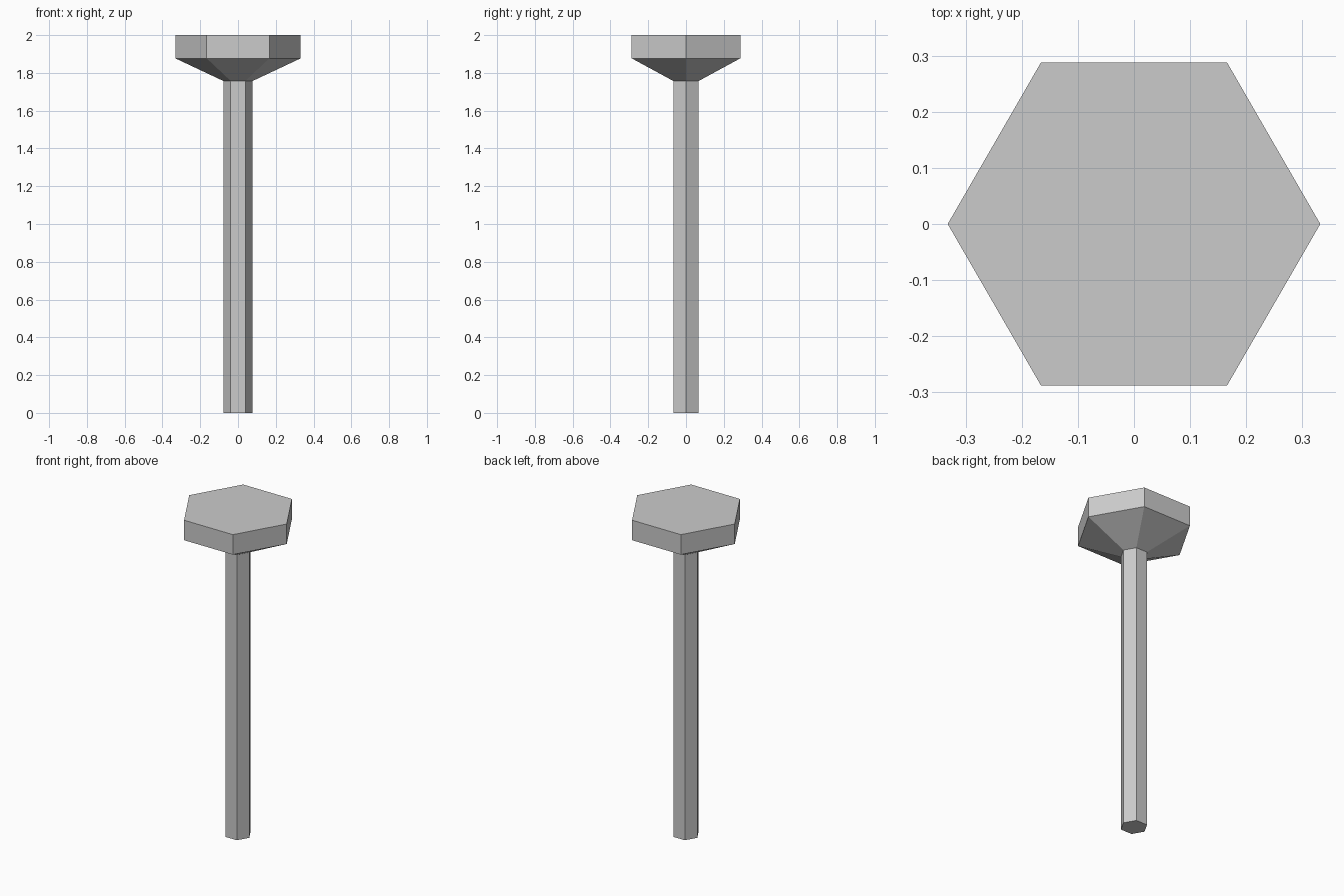
import bpy
import bmesh
from math import cos, sin, tau

SIDES = 6

cube = bpy.data.objects.get("Cube")
if cube:
    bpy.data.objects.remove(cube, do_unlink=True)

grey = bpy.data.materials.new("plain grey")
grey.use_nodes = True
colour = (0.6, 0.6, 0.6, 1)
grey.diffuse_color = colour
grey.node_tree.nodes["Principled BSDF"].inputs["Base Color"].default_value = colour


def hex_part(name, profile):
    """Stack six-sided rings from (radius, height) pairs, capped at both ends."""
    bm = bmesh.new()
    rings = [[bm.verts.new((r * cos(tau * i / SIDES), r * sin(tau * i / SIDES), z))
              for i in range(SIDES)] for r, z in profile]
    for low, high in zip(rings, rings[1:]):
        for i in range(SIDES):
            j = (i + 1) % SIDES
            bm.faces.new((low[i], low[j], high[j], high[i]))
    bm.faces.new(rings[0][::-1])
    bm.faces.new(rings[-1])
    mesh = bpy.data.meshes.new(name)
    bm.to_mesh(mesh)
    bm.free()
    mesh.materials.append(grey)
    obj = bpy.data.objects.new(name, mesh)
    bpy.context.collection.objects.link(obj)
    return obj


SHAFT_RADIUS, HEAD_RADIUS = 0.077, 0.332
NECK, RIM, TOP = 1.757, 1.877, 2.0

# Long shaft
hex_part("shaft", [(SHAFT_RADIUS, 0), (SHAFT_RADIUS, NECK)])

# Flared head with a flat top
hex_part("head", [(SHAFT_RADIUS, NECK), (HEAD_RADIUS, RIM), (HEAD_RADIUS, TOP)])
